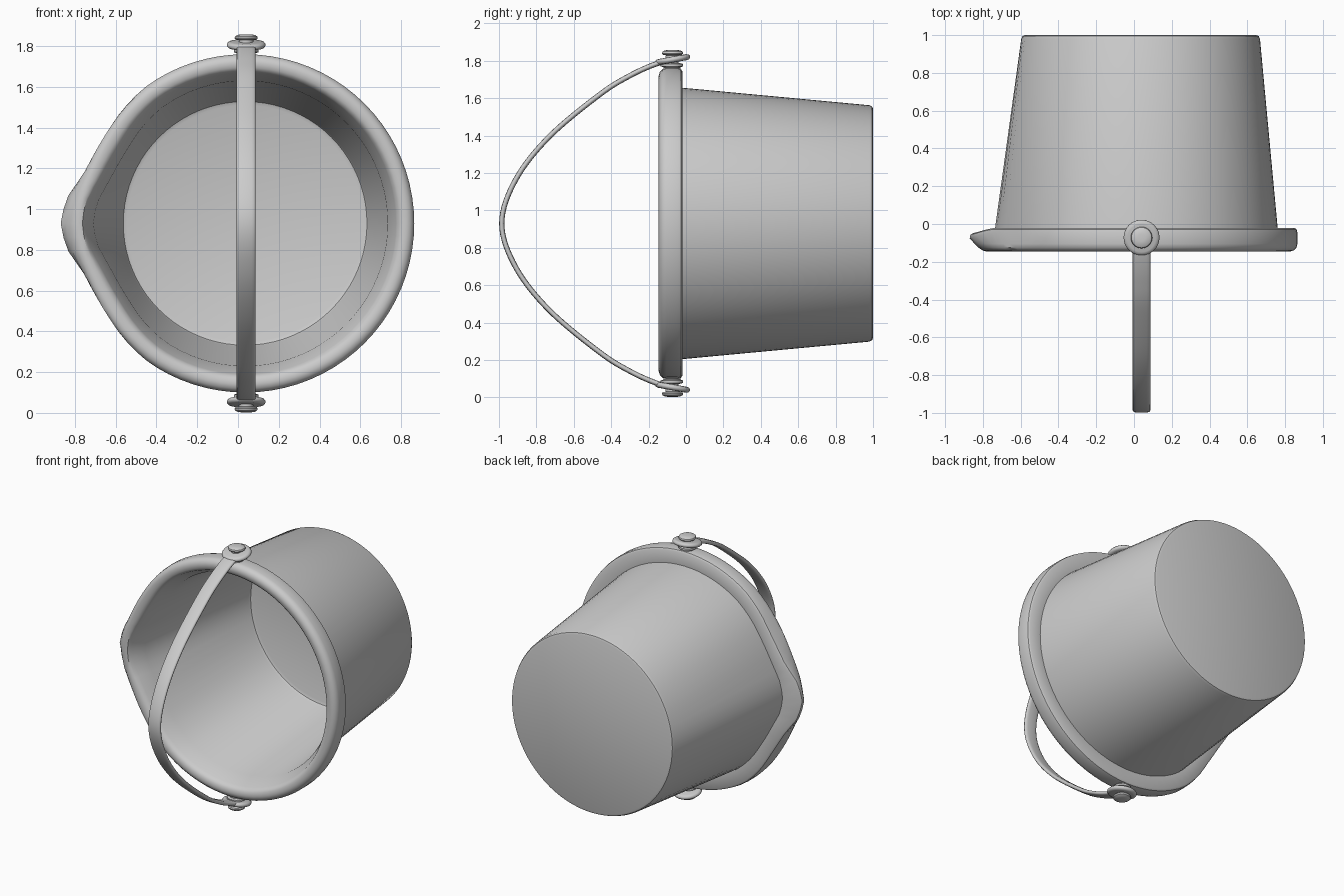
import bpy, bmesh, math
from mathutils import Vector, Matrix

if "Cube" in bpy.data.objects:
    bpy.data.objects.remove(bpy.data.objects["Cube"])

ORIGIN = Vector((0.035, 0, 0.93))   # bucket axis runs along y through here


def finish(bm, name, angle=35, mirror=False):
    bmesh.ops.recalc_face_normals(bm, faces=bm.faces)
    me = bpy.data.meshes.new(name)
    bm.to_mesh(me)
    bm.free()
    ob = bpy.data.objects.new(name, me)
    ob.location = ORIGIN
    bpy.context.collection.objects.link(ob)
    bpy.ops.object.select_all(action='DESELECT')
    ob.select_set(True)
    bpy.context.view_layer.objects.active = ob
    bpy.ops.object.shade_smooth_by_angle(angle=math.radians(angle))
    if mirror:
        m = ob.modifiers.new("mirror", 'MIRROR')
        m.use_axis = (False, False, True)
        m.use_mirror_merge = False
    return ob


def bridge(bm, a, b):
    n = len(a)
    return [bm.faces.new((a[i], a[(i + 1) % n], b[(i + 1) % n], b[i])) for i in range(n)]


def smooth_path(pts, steps):
    """Catmull-Rom curve through the points."""
    pts = [Vector(p) for p in pts]
    p = [2 * pts[0] - pts[1]] + pts + [2 * pts[-1] - pts[-2]]
    out = []
    for i in range(1, len(p) - 2):
        for s in range(steps):
            t = s / steps
            a, b, c, d = p[i - 1:i + 3]
            out.append(0.5 * (2 * b + (c - a) * t + (2 * a - 5 * b + 4 * c - d) * t * t
                              + (3 * b - a - 3 * c + d) * t ** 3))
    return out + [pts[-1]]


# Radius change of the rim by angle (degrees) away from the pouring spout
SPOUT = smooth_path([(0, .075), (8, .053), (14, .016), (21, -.014), (32, -.028),
                     (43, -.015), (55, 0)], 8)


def spout(deg):
    deg = abs(deg)
    for a, b in zip(SPOUT, SPOUT[1:]):
        if a.x <= deg <= b.x:
            return a.y + (b.y - a.y) * (deg - a.x) / (b.x - a.x)
    return 0.0


# Bucket: outside floor, wall, rolled rim, inside wall, inside floor
# (radius, y, share of spout, y shift at the spout tip)
PROFILE = [(.612, 1.0, 0, 0), (.625, .995, 0, 0), (.632, .98, 0, 0),
           (.726, -.025, .6, 0), (.815, -.02, 1, -.03), (.826, -.028, 1, -.03),
           (.83, -.045, 1, -.03), (.83, -.105, .65, 0), (.825, -.125, .45, 0),
           (.81, -.14, .35, 0), (.79, -.146, .35, 0), (.765, -.142, .45, 0),
           (.748, -.13, .6, 0), (.74, -.11, .6, 0), (.70, -.02, .6, 0),
           (.605, .93, 0, 0), (.598, .945, 0, 0), (.58, .952, 0, 0)]
SEG = 80
bm = bmesh.new()
rings = []
for r, y, k, dy in PROFILE:
    ring = []
    for i in range(SEG):
        deg = 360 * i / SEG - 180
        d = spout(deg)
        rad = r + d * k
        a = math.radians(deg)
        ring.append(bm.verts.new((-rad * math.cos(a), y + dy * max(d, 0) / .075,
                                  rad * math.sin(a))))
    rings.append(ring)
for a, b in zip(rings, rings[1:]):
    bridge(bm, a, b)
bm.faces.new(rings[0])
bm.faces.new(rings[-1])
finish(bm, "bucket", 40)


# Round pivot parts: lathed about z, mirrored to the lower side
def turned(name, profile, y, z, tilt=0):
    bm = bmesh.new()
    n = 32
    rs = [[bm.verts.new((r * math.cos(2 * math.pi * i / n),
                         r * math.sin(2 * math.pi * i / n), h)) for i in range(n)]
          for r, h in profile]
    for a, b in zip(rs, rs[1:]):
        bridge(bm, a, b)
    bm.faces.new(rs[0])
    bm.faces.new(rs[-1])
    bm.transform(Matrix.Translation((.005, y, z)) @ Matrix.Rotation(math.radians(tilt), 4, 'X'))
    return finish(bm, name, 40, True)


turned("pivot_collar", [(.045, -.05), (.045, .01), (.06, .015), (.06, .028), (.035, .034),
                        (.035, .07)], -.075, .825)
turned("handle_eye", [(.075, -.016), (.088, -.013), (.095, -.004), (.095, .004),
                      (.088, .013), (.075, .016)], -.072, .876, 10)
turned("pivot_rivet", [(.035, -.03), (.035, 0), (.052, .003), (.057, .010), (.054, .019),
                       (.042, .026), (.02, .029)], -.072, .899)

# Handle: flat rounded strap swept along a bowed path in the yz plane
half = [(-.05, .880), (-.16, .853), (-.30, .79), (-.46, .69), (-.73, .465),
        (-.91, .235)]
path = smooth_path(half + [(-.985, 0)] + [(y, -z) for y, z in reversed(half)], 8)
bm = bmesh.new()
rings = []
for i, p in enumerate(path):
    t = (path[min(i + 1, len(path) - 1)] - path[max(i - 1, 0)]).normalized()
    nrm = Vector((-t.y, t.x))
    ring = []
    for j in range(16):
        a = 2 * math.pi * j / 16
        c, s = math.cos(a), math.sin(a)
        w = .047 * math.copysign(abs(c) ** .6, c)
        h = .014 * math.copysign(abs(s) ** .75, s)
        q = p + nrm * h
        ring.append(bm.verts.new((.005 + w, q.x, q.y)))
    rings.append(ring)
for a, b in zip(rings, rings[1:]):
    bridge(bm, a, b)
bm.faces.new(rings[0])
bm.faces.new(rings[-1])
finish(bm, "handle", 50)
